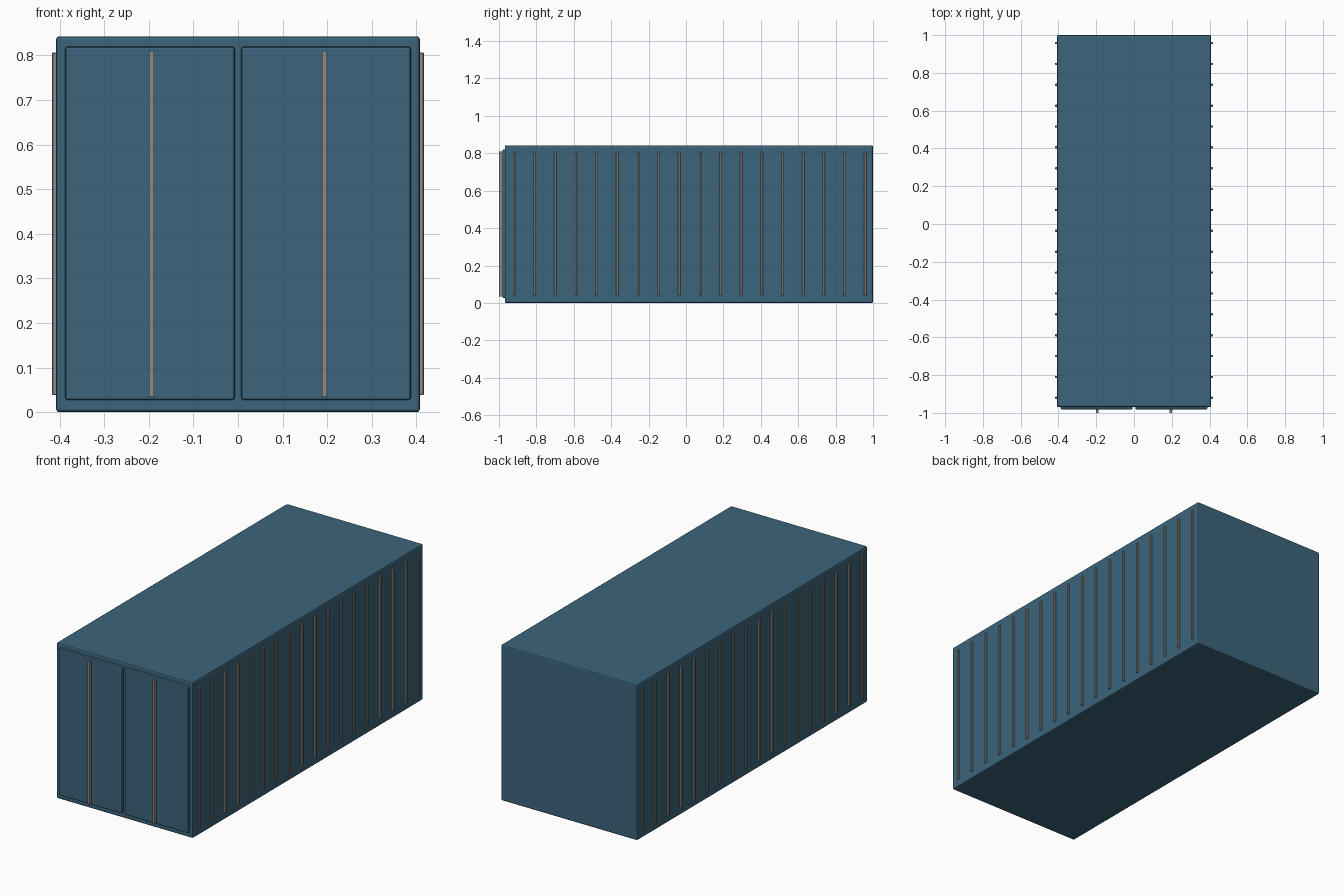
import bpy

if "Cube" in bpy.data.objects:
    bpy.data.objects.remove(bpy.data.objects["Cube"])


def material(name, color):
    m = bpy.data.materials.new(name)
    m.diffuse_color = color
    m.use_nodes = True
    m.node_tree.nodes["Principled BSDF"].inputs["Base Color"].default_value = m.diffuse_color
    return m


blue = material("container_blue", (0.045, 0.13, 0.2, 1))
steel = material("dull_steel", (0.27, 0.26, 0.24, 1))


def box(name, lo, hi, mat, bevel=0.0, segments=2):
    """Box between two corners, with optionally rounded edges."""
    bpy.ops.mesh.primitive_cube_add(
        size=1, location=[(a + b) / 2 for a, b in zip(lo, hi)])
    ob = bpy.context.object
    ob.name = name
    ob.scale = [b - a for a, b in zip(lo, hi)]
    bpy.ops.object.transform_apply(location=False, rotation=False, scale=True)
    ob.data.materials.append(mat)
    if bevel:
        mod = ob.modifiers.new("bevel", 'BEVEL')
        mod.width = bevel
        mod.segments = segments
    return ob


# Main container body
box("container_body", (-0.408, -0.969, 0), (0.408, 1.0, 0.843), blue, 0.007)

# Two front doors, each with a vertical locking bar
for side, label in ((-1, "left"), (1, "right")):
    x0, x1 = sorted((side * 0.007, side * 0.388))
    box(label + "_door", (x0, -0.982, 0.027), (x1, -0.96, 0.82), blue, 0.006)
    c = side * 0.194
    box(label + "_lock_bar", (c - 0.006, -1.0, 0.035),
        (c + 0.006, -0.978, 0.81), steel)

# Vertical side ribs
COUNT, FIRST, LAST = 18, -0.92, 0.958
for side, label in ((-1, "left"), (1, "right")):
    x0, x1 = sorted((side * 0.40, side * 0.417))
    for i in range(COUNT):
        y = FIRST + (LAST - FIRST) * i / (COUNT - 1)
        box(f"{label}_rib_{i + 1}", (x0, y - 0.006, 0.038),
            (x1, y + 0.006, 0.807), steel, 0.002, 1)
